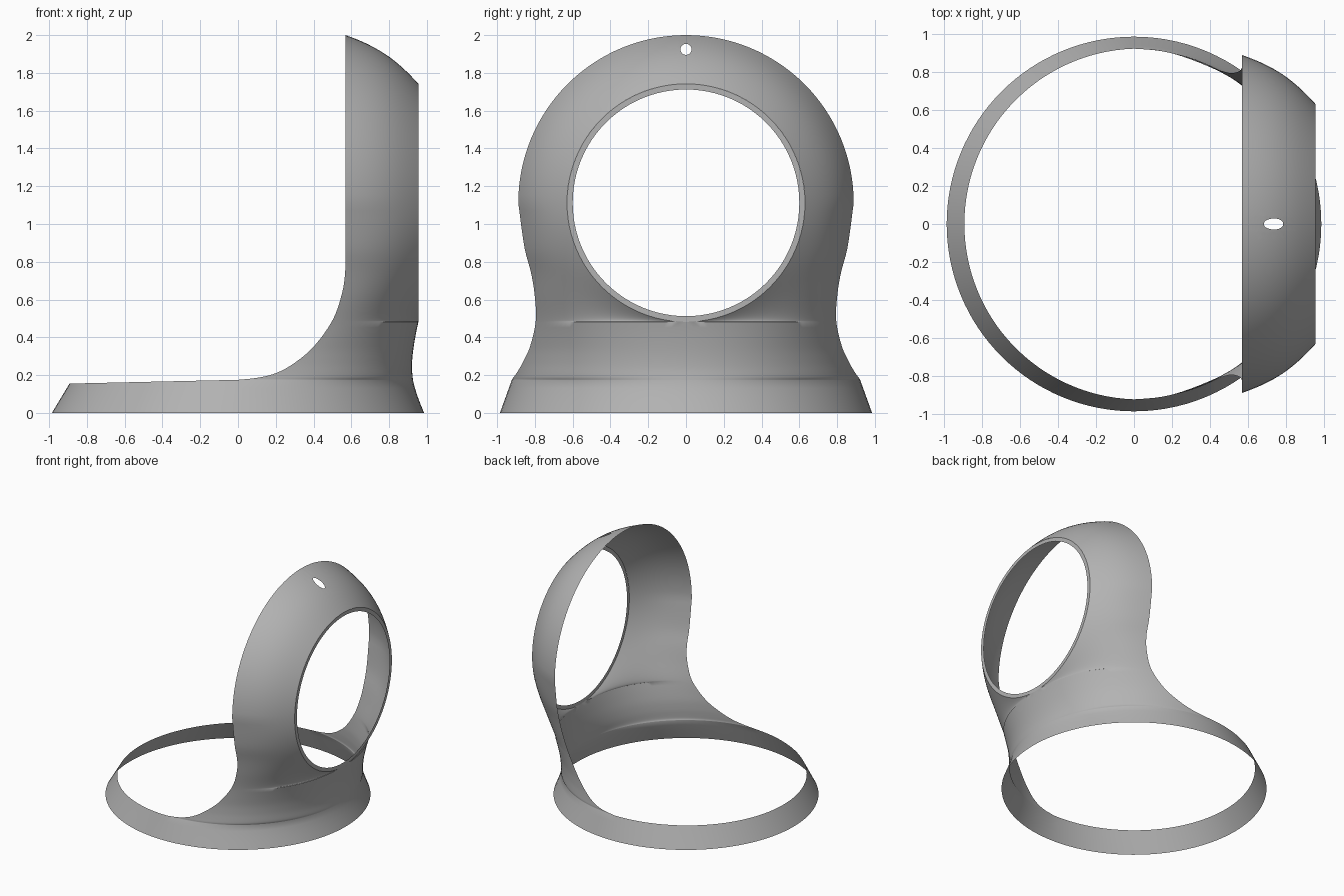
import bpy, bmesh, math
from mathutils import Vector

cube = bpy.data.objects.get("Cube")
if cube:
    bpy.data.objects.remove(cube, do_unlink=True)

# Main dimensions
BASE_RADIUS = 0.985
RING_TOP = 0.175
ARCH_CENTRE = 1.112
HOLE_RADIUS = 0.63
LIP_RADIUS = 0.6
FACE_X = 0.955
COLUMNS = 28

# Free edge of the shell: height, x, y, inward slope in plan
EDGE = [
    (0.175, 0.0, 0.922, 0.0), (0.185, 0.1, 0.916, 0.11),
    (0.21, 0.2, 0.897, 0.22), (0.265, 0.3, 0.865, 0.33),
    (0.35, 0.4, 0.826, 0.42), (0.49, 0.5, 0.795, 0.45),
    (0.63, 0.55, 0.802, 0.42), (0.74, 0.567, 0.82, 0.4),
    (0.87, 0.569, 0.854, 0.37), (1.112, 0.569, 0.888, 0.35),
]
# Front seam below the round opening: height, x
SEAM = [(0.175, 0.926), (0.24, 0.921), (0.32, 0.926), (0.42, 0.942), (0.482, 0.955)]


def sample(table, z):
    """Smooth interpolation of a table keyed by its first column."""
    def slope(i, c):
        a, b = table[max(i - 1, 0)], table[min(i + 1, len(table) - 1)]
        return (b[c] - a[c]) / (b[0] - a[0])

    z = min(max(z, table[0][0]), table[-1][0])
    i = 0
    while i < len(table) - 2 and z > table[i + 1][0]:
        i += 1
    lo, hi = table[i], table[i + 1]
    h = hi[0] - lo[0]
    t = (z - lo[0]) / h
    return [(1 + 2 * t) * (1 - t) ** 2 * lo[c] + t * t * (3 - 2 * t) * hi[c]
            + h * (t * (1 - t) ** 2 * slope(i, c) - t * t * (1 - t) * slope(i + 1, c))
            for c in range(1, len(lo))]


def plan_curve(start, start_dir, end, end_dir):
    """Cubic curve in plan from the free edge to the front."""
    a, d = Vector(start), Vector(end)
    reach = 0.39 * (d - a).length
    b = a + Vector(start_dir).normalized() * reach
    c = d - Vector(end_dir).normalized() * reach
    pts = []
    for i in range(COLUMNS + 1):
        t = i / COLUMNS
        s = 1 - t
        pts.append(a * s ** 3 + b * 3 * s * s * t + c * 3 * s * t * t + d * t ** 3)
    return pts


def level(pts, z):
    return [(p.x, p.y, z) for p in pts]


def add_grid(bm, rows):
    """Skin the rows on the left side and its mirror image."""
    for side in (1, -1):
        verts = [[bm.verts.new((x, y * side, z)) for x, y, z in row] for row in rows]
        for r0, r1 in zip(verts, verts[1:]):
            for i in range(len(r0) - 1):
                bm.faces.new((r0[i], r0[i + 1], r1[i + 1], r1[i]))


def finish(bm, name, mat):
    bmesh.ops.remove_doubles(bm, verts=bm.verts[:], dist=0.0004)
    bmesh.ops.recalc_face_normals(bm, faces=bm.faces[:])
    mesh = bpy.data.meshes.new(name)
    bm.to_mesh(mesh)
    bm.free()
    obj = bpy.data.objects.new(name, mesh)
    bpy.context.collection.objects.link(obj)
    mesh.materials.append(mat)
    bpy.ops.object.select_all(action="DESELECT")
    obj.select_set(True)
    bpy.context.view_layer.objects.active = obj
    bpy.ops.object.shade_smooth_by_angle(angle=math.radians(35))
    return obj


grey = bpy.data.materials.new("plain grey")
grey.use_nodes = True
colour = (0.45, 0.45, 0.45, 1)
grey.diffuse_color = colour
grey.node_tree.nodes["Principled BSDF"].inputs["Base Color"].default_value = colour

rows = []
# Front half of the base ring
top_x, top_y = SEAM[0][1], EDGE[0][2]
for i in range(4):
    t = i / 4
    y = BASE_RADIUS + (top_y - BASE_RADIUS) * t
    x = BASE_RADIUS + (top_x - BASE_RADIUS) * (1 - (1 - t) ** 1.25)
    rows.append(level(plan_curve((0, y), (1, 0), (x, 0), (0, -1)), RING_TOP * t))

# Waist, from the ring up to the bottom of the opening
opening_low = ARCH_CENTRE - HOLE_RADIUS
for i in range(21):
    z = RING_TOP + (opening_low - RING_TOP) * (i / 20) ** 2
    x, y, k = sample(EDGE, z)
    rows.append(level(plan_curve((x, y), (1, -k), (sample(SEAM, z)[0], 0), (0, -1)), z))

# Cheeks beside the lower half of the opening
for i in range(1, 25):
    phi = math.pi / 2 * i / 24
    z = ARCH_CENTRE - HOLE_RADIUS * math.cos(phi)
    x, y, k = sample(EDGE, z)
    profile = plan_curve((x, y), (1, -k), (FACE_X, HOLE_RADIUS * math.sin(phi)),
                         (0.63 * math.sin(phi), -0.695))
    rows.append(level(profile, z))

# Upper arch, the last profile turned about the opening's axis
for i in range(1, 33):
    phi = math.pi / 2 * (1 + i / 32)
    rows.append([(p.x, p.y * math.sin(phi), ARCH_CENTRE - p.y * math.cos(phi))
                 for p in profile])

shell = bmesh.new()
add_grid(shell, rows)

# Rear half of the base ring
rear = []
for j in range(5):
    row = []
    for i in range(33):
        a = math.pi / 2 * (1 + i / 32)
        back = -math.cos(a)
        t = j / 4
        r = BASE_RADIUS + (top_y - 0.03 * back - BASE_RADIUS) * t
        row.append((r * math.cos(a), r * math.sin(a), (RING_TOP - 0.02 * back) * t))
    rear.append(row)
add_grid(shell, rear)
bmesh.ops.remove_doubles(shell, verts=shell.verts[:], dist=0.0004)

# Small round hole through the top of the arch
pin = Vector((0, 0, 1.925))


def off_axis(face):
    c = face.calc_center_median()
    return Vector((0, c.y, c.z - pin.z)).length


for i in range(16):
    a = math.tau * i / 16
    out = Vector((0, math.cos(a), math.sin(a)))
    near = [f for f in shell.faces if off_axis(f) < 0.07]
    geom = near + list({e for f in near for e in f.edges}) + list({v for f in near for v in f.verts})
    bmesh.ops.bisect_plane(shell, geom=geom, dist=0.00001, plane_co=pin + out * 0.029, plane_no=out)
punched = [f for f in shell.faces if off_axis(f) < 0.0289]
bmesh.ops.delete(shell, geom=punched, context="FACES")
finish(shell, "shell", grey)

# Flat lip around the opening
lip = bmesh.new()
add_grid(lip, [[(FACE_X, r * math.sin(math.pi * i / 48), ARCH_CENTRE - r * math.cos(math.pi * i / 48))
                for i in range(49)] for r in (HOLE_RADIUS, LIP_RADIUS)])
finish(lip, "opening_lip", grey)
